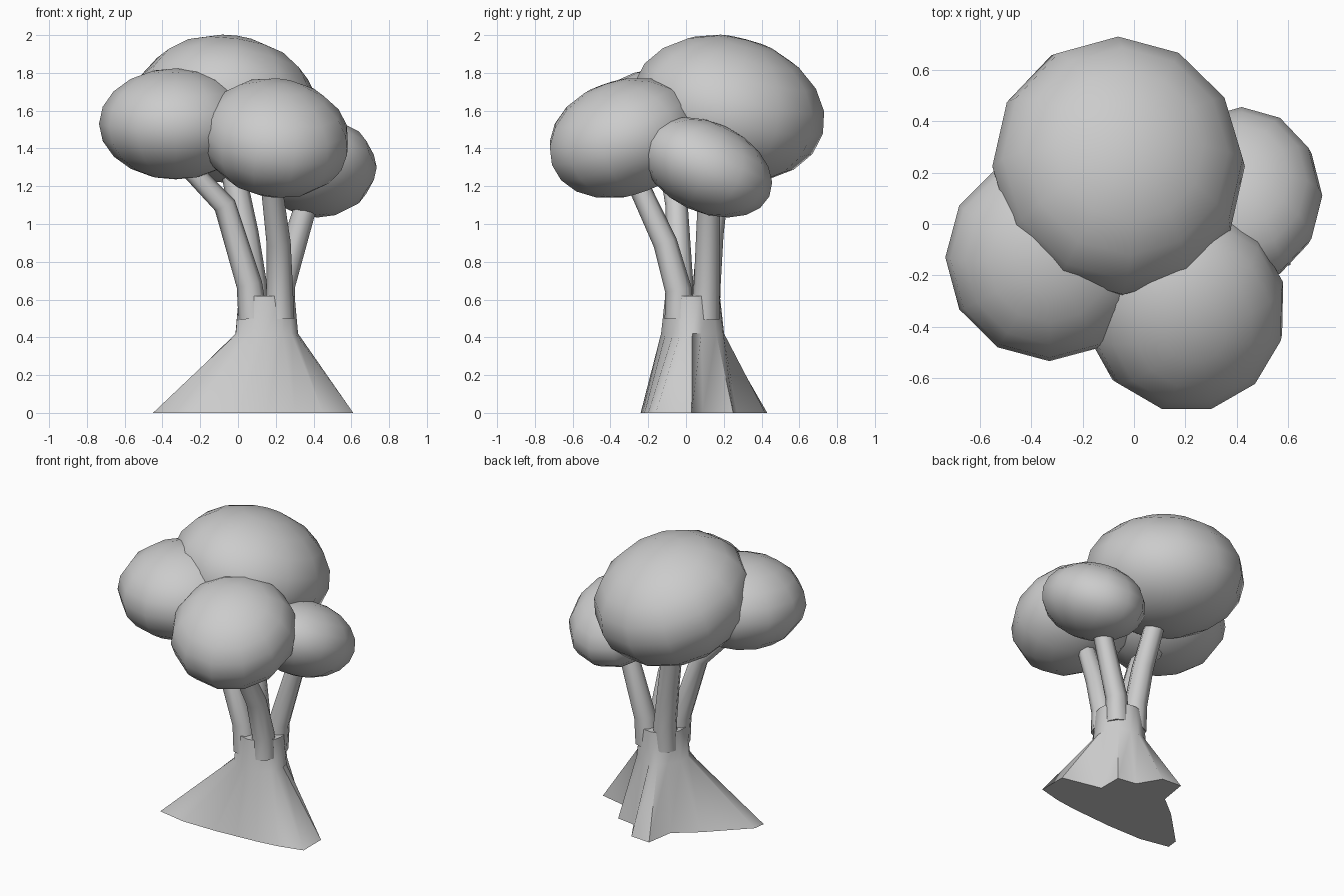
import bpy, bmesh, math
from mathutils import Vector, Euler

if "Cube" in bpy.data.objects:
    bpy.data.objects.remove(bpy.data.objects["Cube"])


def finish(bm, name, angle=60):
    bmesh.ops.recalc_face_normals(bm, faces=bm.faces)
    mesh = bpy.data.meshes.new(name)
    bm.to_mesh(mesh)
    bm.free()
    obj = bpy.data.objects.new(name, mesh)
    bpy.context.collection.objects.link(obj)
    bpy.ops.object.select_all(action='DESELECT')
    obj.select_set(True)
    bpy.context.view_layer.objects.active = obj
    bpy.ops.object.shade_smooth_by_angle(angle=math.radians(angle))
    return obj


def loft(name, rings):
    """Skin a list of equal-length point rings and cap both ends."""
    bm = bmesh.new()
    loops = [[bm.verts.new(p) for p in ring] for ring in rings]
    n = len(loops[0])
    for a, b in zip(loops, loops[1:]):
        for i in range(n):
            j = (i + 1) % n
            bm.faces.new((a[i], a[j], b[j], b[i]))
    bm.faces.new(loops[0])
    bm.faces.new(loops[-1])
    return finish(bm, name)


def branch(name, path, r0, r1, sides=8):
    """Tapered tube with horizontal-ish rings along the path."""
    pts = [Vector(p) for p in path]
    rings = []
    for k, p in enumerate(pts):
        d = (pts[min(k + 1, len(pts) - 1)] - pts[max(k - 1, 0)]).normalized()
        q = Vector((0, 0, 1)).rotation_difference(d)
        r = r0 + (r1 - r0) * k / (len(pts) - 1)
        rings.append([p + q @ Vector((r * math.cos(t), r * math.sin(t), 0))
                      for t in (2 * math.pi * i / sides for i in range(sides))])
    return loft(name, rings)


def foliage(name, centre, radii, tilt):
    """Tilted, squashed low-poly sphere."""
    bm = bmesh.new()
    bmesh.ops.create_uvsphere(bm, u_segments=12, v_segments=10, radius=1.015)
    rot = Euler([math.radians(a) for a in tilt]).to_matrix()
    for v in bm.verts:
        v.co = rot @ Vector([c * r for c, r in zip(v.co, radii)]) + Vector(centre)
    return finish(bm, name)


# Trunk: irregular root outline on the ground, narrowing to an oval stem
roots = [(0.61, -0.16), (0.61, 0.03), (0.34, 0.09), (0.34, 0.25), (0.21, 0.27),
         (0.12, 0.42), (-0.02, 0.43), (-0.05, 0.24), (-0.2, 0.12), (-0.44, -0.12),
         (-0.45, -0.2), (-0.25, -0.24), (0.0, -0.24), (0.15, -0.23),
         (0.3, -0.22), (0.45, -0.2)]
cx, cy = 0.15, 0.035
angles = [math.atan2(y - cy, x - cx) for x, y in roots]


def oval(rx, ry, z):
    return [(cx + rx * math.cos(t), cy + ry * math.sin(t), z) for t in angles]


loft("trunk", [[(x, y, 0) for x, y in roots],
               oval(0.168, 0.167, 0.42), oval(0.15, 0.145, 0.62)])

# Four branches splitting from the top of the trunk
branch("left_branch", [(0.08, -0.03, 0.5), (0.06, -0.03, 0.68),
                       (-0.07, -0.05, 1.1), (-0.32, -0.1, 1.36)], 0.078, 0.05)
branch("back_branch", [(0.085, 0.1, 0.5), (0.08, 0.11, 0.68), (0.04, 0.13, 0.95),
                       (-0.02, 0.17, 1.25), (-0.04, 0.2, 1.4)], 0.078, 0.06)
branch("front_branch", [(0.22, -0.035, 0.5), (0.22, -0.04, 0.65), (0.215, -0.11, 0.9),
                        (0.18, -0.24, 1.18), (0.18, -0.3, 1.3)], 0.078, 0.05)
branch("right_branch", [(0.22, 0.1, 0.5), (0.235, 0.11, 0.68),
                        (0.36, 0.12, 1.1), (0.42, 0.12, 1.25)], 0.078, 0.05)

# Foliage clumps
foliage("back_foliage", (-0.06, 0.225, 1.61), (0.49, 0.51, 0.375), (-15, 8, 0))
foliage("left_foliage", (-0.33, -0.13, 1.53), (0.40, 0.40, 0.29), (4, 0, 0))
foliage("front_foliage", (0.2, -0.33, 1.455), (0.39, 0.41, 0.30), (20, 3, 15))
foliage("right_foliage", (0.42, 0.11, 1.30), (0.31, 0.36, 0.235), (-25, 0, 0))
